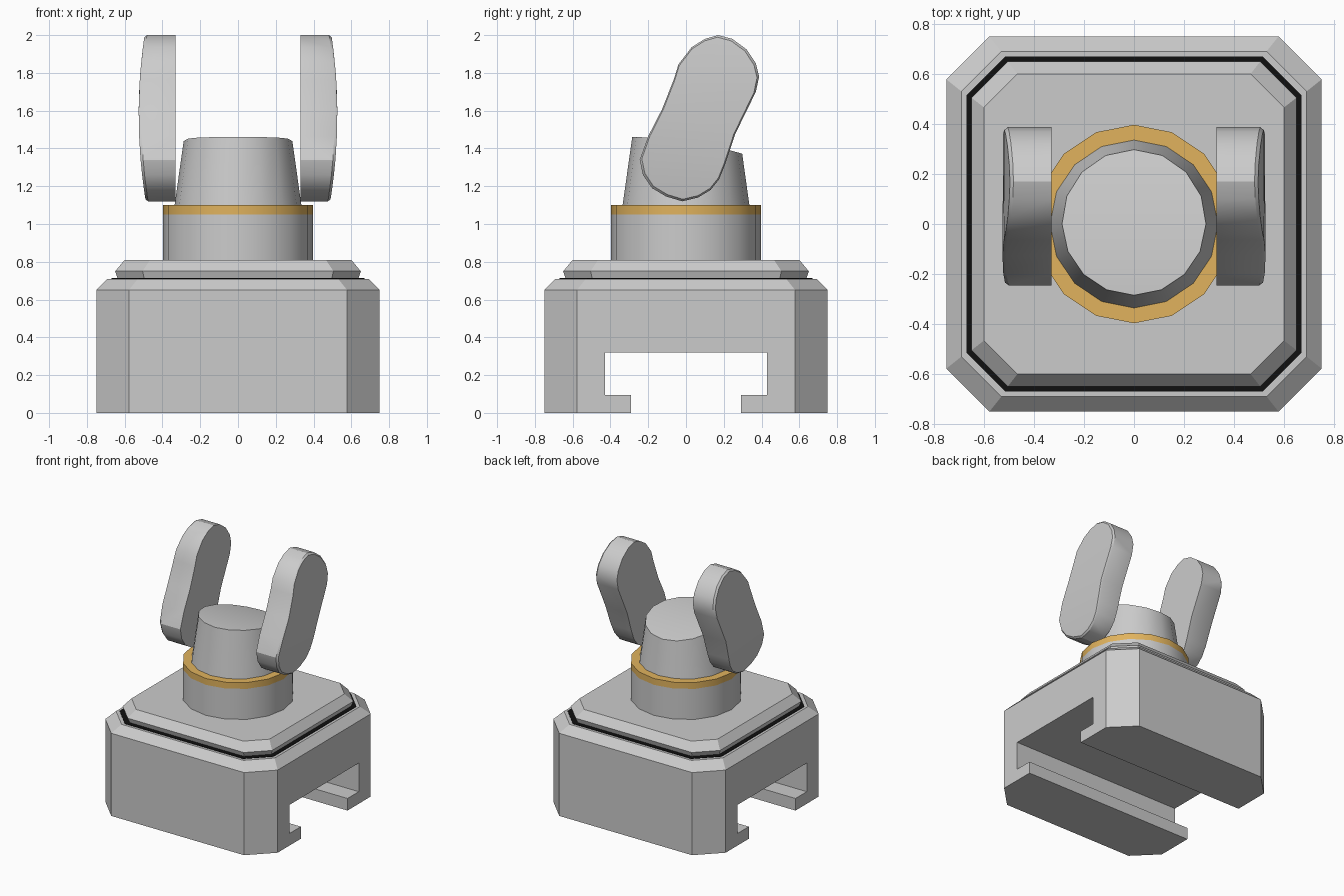
import bpy, bmesh, math

if "Cube" in bpy.data.objects:
    bpy.data.objects.remove(bpy.data.objects["Cube"])


def loft(name, rings, strips=False, smooth=None, color=None):
    """Skin a stack of closed rings; strip caps follow curved end surfaces."""
    bm = bmesh.new()
    vs = [[bm.verts.new(p) for p in ring] for ring in rings]
    n = len(vs[0])
    for a, b in zip(vs, vs[1:]):
        for i in range(n):
            j = (i + 1) % n
            bm.faces.new((a[i], a[j], b[j], b[i]))
    for cap in (vs[0], vs[-1]):
        if strips:
            for k in range(n // 2):
                ids = dict.fromkeys([k, k + 1, n - k - 1, (n - k) % n])
                bm.faces.new([cap[i] for i in ids])
        else:
            bm.faces.new(cap)
    bmesh.ops.recalc_face_normals(bm, faces=bm.faces)
    me = bpy.data.meshes.new(name)
    bm.to_mesh(me)
    bm.free()
    ob = bpy.data.objects.new(name, me)
    bpy.context.collection.objects.link(ob)
    bpy.ops.object.select_all(action='DESELECT')
    ob.select_set(True)
    bpy.context.view_layer.objects.active = ob
    if smooth:
        bpy.ops.object.shade_smooth_by_angle(angle=math.radians(smooth))
    if color:
        mat = bpy.data.materials.new(name + "_material")
        mat.diffuse_color = color
        mat.use_nodes = True
        mat.node_tree.nodes["Principled BSDF"].inputs["Base Color"].default_value = mat.diffuse_color
        me.materials.append(mat)
    return ob


def octagon(h, c, z):
    """Square of half size h with cut corners starting at c."""
    return [(x, y, z) for x, y in ((c, -h), (h, -c), (h, c), (c, h),
                                   (-c, h), (-h, c), (-h, -c), (-c, -h))]


def circle(r, z, n=16):
    angles = [2 * math.pi * i / n - math.pi / 2 for i in range(n)]
    return [(r * math.cos(a), r * math.sin(a), z) for a in angles]


# Clamp base with a T-shaped slot running through along x
base = loft("clamp_base", [octagon(0.75, 0.578, 0), octagon(0.75, 0.578, 0.65),
                           octagon(0.69, 0.53, 0.71)])
half = [(0.29, -0.1), (0.29, 0.095), (0.43, 0.095), (0.43, 0.32)]
slot = half + [(-y, z) for y, z in reversed(half)]
cutter = loft("slot_cutter", [[(x, y, z) for y, z in slot] for x in (-1, 1)])
cutter.hide_render = True
mod = base.modifiers.new("slot", 'BOOLEAN')
mod.operation, mod.solver, mod.object = 'DIFFERENCE', 'EXACT', cutter
bpy.context.view_layer.objects.active = base
bpy.ops.object.modifier_apply(modifier=mod.name)
bpy.data.objects.remove(cutter)

# Dark seal line and the bevelled plate above it
loft("seal", [octagon(0.67, 0.515, 0.70), octagon(0.67, 0.515, 0.713)],
     color=(0.005, 0.005, 0.005, 1))
loft("top_plate", [octagon(0.635, 0.495, 0.705), octagon(0.65, 0.505, 0.75),
                   octagon(0.60, 0.466, 0.81)])

# Round neck and gold collar
loft("neck", [circle(0.397, 0.80), circle(0.397, 1.05)], smooth=30)
loft("collar", [circle(0.397, 1.05), circle(0.397, 1.10)], smooth=30,
     color=(0.75, 0.45, 0.11, 1))

# Tapered post with a top that curves down towards the back
post_top = []
for x, y, _ in circle(1, 0):
    z = 1.46 - 0.27 * (0.29 * y + 0.28) ** 2
    r = 0.337 - 0.145 * (z - 1.10)
    post_top.append((x * r, y * r, z))
loft("post", [circle(0.337, 1.09), post_top], strips=True, smooth=30)

# Pair of waisted arms: side outline as (y, z), bulging outer faces
rear = [(0.064, 1.14), (0.13, 1.18), (0.175, 1.236), (0.207, 1.315), (0.26, 1.475),
        (0.37, 1.70), (0.387, 1.78), (0.37, 1.85), (0.32, 1.925), (0.245, 1.98)]
front = [(-0.106, 1.146), (-0.18, 1.19), (-0.228, 1.26), (-0.245, 1.34), (-0.20, 1.465),
         (-0.127, 1.607), (-0.064, 1.767), (-0.04, 1.845), (0.03, 1.936), (0.10, 1.98)]
outline = [(-0.02, 1.12)] + rear + [(0.17, 2.0)] + front[::-1]


def bulge(z):
    return 0.526 - 0.17 * (z - 1.58) ** 2


for side, s in (("left", -1), ("right", 1)):
    inner = [(s * 0.33, y, z) for y, z in outline]
    rim = [(s * (bulge(z) - 0.014), y, z) for y, z in outline]
    face = [(s * bulge(z), 0.07 + (y - 0.07) * 0.965, 1.56 + (z - 1.56) * 0.975)
            for y, z in outline]
    loft(side + "_arm", [inner, rim, face], strips=True, smooth=30)
